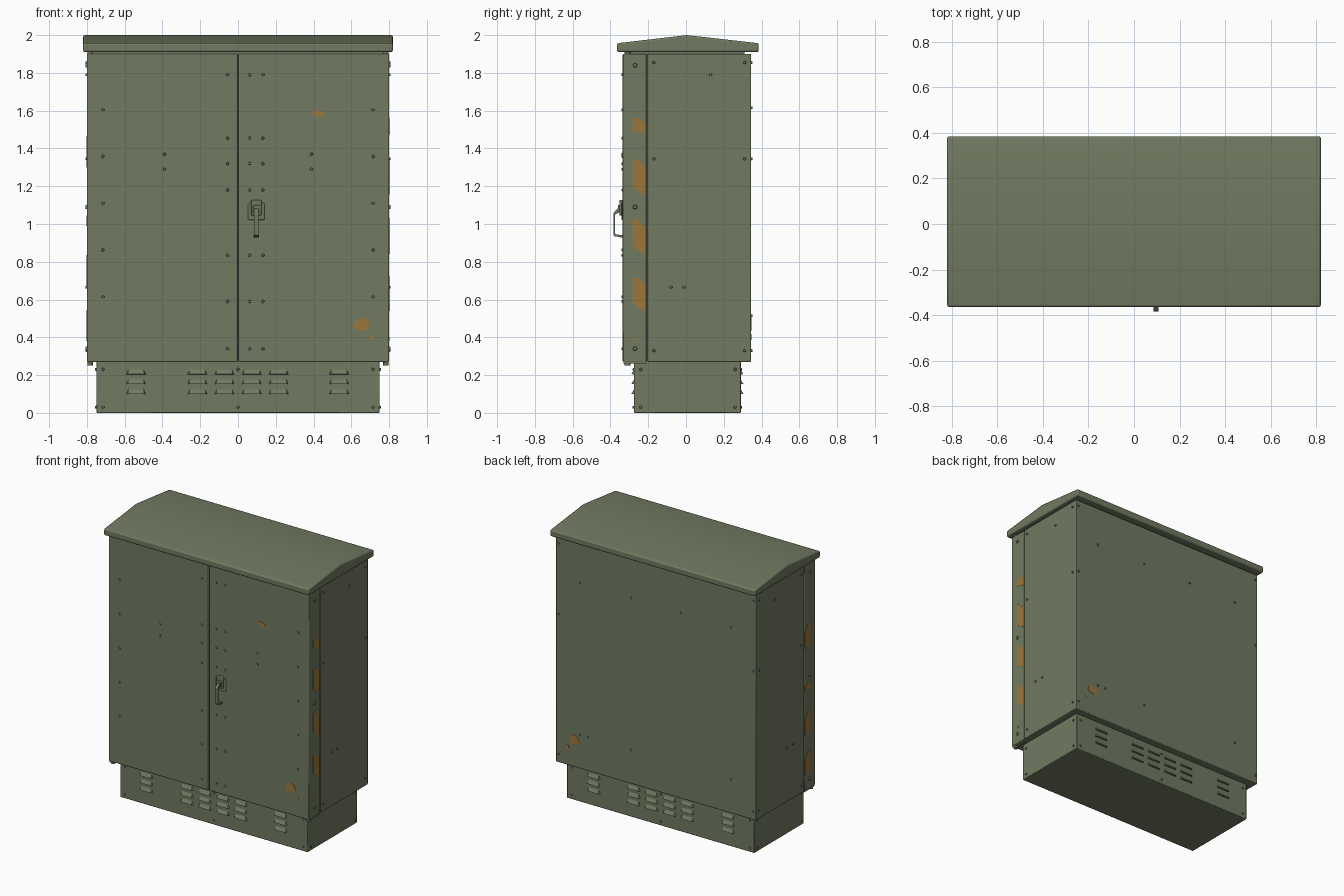
import bpy, bmesh, math
from mathutils import Matrix, Vector

cube = bpy.data.objects.get("Cube")
if cube:
    bpy.data.objects.remove(cube, do_unlink=True)


def material(name, rgb):
    m = bpy.data.materials.new(name)
    m.use_nodes = True
    m.diffuse_color = (*rgb, 1)
    m.node_tree.nodes["Principled BSDF"].inputs["Base Color"].default_value = (*rgb, 1)
    return m


GREEN = material("olive green paint", (0.165, 0.195, 0.118))
RUST = material("orange rust", (0.33, 0.185, 0.045))


def finish(bm, name, mat=GREEN, bevel=0.0, segments=2):
    bmesh.ops.recalc_face_normals(bm, faces=bm.faces)
    me = bpy.data.meshes.new(name)
    bm.to_mesh(me)
    bm.free()
    ob = bpy.data.objects.new(name, me)
    bpy.context.collection.objects.link(ob)
    me.materials.append(mat)
    if bevel:
        mod = ob.modifiers.new("soft edges", 'BEVEL')
        mod.width, mod.segments, mod.limit_method = bevel, segments, 'ANGLE'
        bpy.context.view_layer.objects.active = ob
        ob.select_set(True)
        bpy.ops.object.shade_smooth_by_angle(angle=math.radians(40))
        ob.select_set(False)
    return ob


def box(name, lo, hi, bevel=0.0, mat=GREEN):
    bm = bmesh.new()
    lo, hi = Vector(lo), Vector(hi)
    m = Matrix.Translation((lo + hi) / 2) @ Matrix.Diagonal((*(hi - lo), 1))
    bmesh.ops.create_cube(bm, size=1, matrix=m)
    return finish(bm, name, mat, bevel)


def prism(name, points, vec, mat=GREEN, bevel=0.0):
    """Extrude a closed 3D outline along vec."""
    bm = bmesh.new()
    face = bm.faces.new([bm.verts.new(p) for p in points])
    new = bmesh.ops.extrude_face_region(bm, geom=[face])["geom"]
    bmesh.ops.translate(bm, verts=[v for v in new if isinstance(v, bmesh.types.BMVert)], vec=vec)
    return finish(bm, name, mat, bevel)


def bolts(name, places, normal, radius=0.008, height=0.007):
    """Low domed screw heads standing on a surface."""
    bm = bmesh.new()
    turn = Vector(normal).to_track_quat('Z', 'Y').to_matrix().to_4x4()
    for p in places:
        at = Matrix.Translation(Vector(p) + Vector(normal) * height / 2)
        bmesh.ops.create_cone(bm, cap_ends=True, segments=10, radius1=radius,
                              radius2=radius * 0.75, depth=height, matrix=at @ turn)
    finish(bm, name)


# Main dimensions
FRONT, SEAM, BACK, HALF = -0.335, -0.206, 0.345, 0.80
LOW, HIGH = 0.27, 1.90
P_FRONT, P_BACK, P_HALF = -0.275, 0.29, 0.75

# Plinth, cabinet and filler neck below the roof
box("plinth", (-P_HALF, P_FRONT, 0), (P_HALF, P_BACK, LOW + 0.01), 0.004)
box("cabinet_body", (-HALF, SEAM + 0.003, LOW), (HALF, BACK, HIGH), 0.005)
box("door_recess", (-HALF + 0.01, FRONT + 0.02, LOW + 0.005), (HALF - 0.01, SEAM + 0.02, HIGH - 0.005))
box("roof_neck", (-0.77, -0.32, HIGH - 0.01), (0.77, 0.31, 1.92))

# Pitched roof with thick rounded eaves
eave = [(-0.365, 1.91), (0.385, 1.91), (0.385, 1.957), (0.005, 2.0), (-0.365, 1.957)]
prism("roof", [(-0.82, y, z) for y, z in eave], (1.64, 0, 0), bevel=0.009)

# Doors with their corner hinge pins
for s, side in ((1, "left"), (-1, "right")):
    xs = sorted((s * 0.0025, s * HALF))
    box(side + "_door", (xs[0], FRONT, LOW), (xs[1], SEAM - 0.002, HIGH), 0.005)
    box(side + "_door_sill", (min(s * 0.77, s * 0.798), -0.33, 0.262),
        (max(s * 0.77, s * 0.798), SEAM - 0.004, LOW + 0.002))
    for z0, z1, tag in ((0.25, LOW, "lower"), (HIGH, 1.912, "upper")):
        bm = bmesh.new()
        bmesh.ops.create_cone(bm, cap_ends=True, segments=12, radius1=0.015, radius2=0.015,
                              depth=z1 - z0, matrix=Matrix.Translation((s * 0.783, -0.31, (z0 + z1) / 2)))
        finish(bm, f"{side}_{tag}_hinge_pin")

# Door screws
rows = (1.79, 1.455, 1.32, 1.18, 0.835, 0.59, 0.34)
front = [(x, FRONT, z) for x in (-0.055, 0.062, 0.132) for z in rows]
front += [(s * 0.715, FRONT, 0.615 + 0.2475 * i) for s in (-1, 1) for i in range(5)]
front += [(s * 0.39, FRONT, z) for s in (-1, 1) for z in (1.37, 1.29)]
bolts("door_screws", front, (0, -1, 0))

# Rear screws
rear = [(s * 0.78, BACK, z) for s in (-1, 1) for z in (1.855, 1.345, 0.33)]
rear += [(x, BACK, z) for x in (-0.6, -0.2, 0.2, 0.61) for z in (1.615, 0.515) if (x, z) != (-0.2, 0.515)]
rear.append((0.545, BACK, 0.515))
bolts("rear_screws", rear, (0, 1, 0))

# Side screws on cabinet, door edges
for s, side in ((1, "left"), (-1, "right")):
    spots = [(y, z) for y in (-0.17, 0.31) for z in (1.855, 1.345, 0.33)]
    spots += [(0.13, 1.79), (-0.08, 0.665), (-0.01, 0.665)]
    bolts(side + "_side_screws", [(s * HALF, y, z) for y, z in spots], (s, 0, 0))
    bolts(side + "_hinge_bolts", [(s * HALF, -0.27, z) for z in (1.84, 1.09, 0.34)],
          (s, 0, 0), 0.012, 0.008)
    bolts(side + "_plinth_screws", [(s * P_HALF, y, z) for y in (-0.24, 0.26) for z in (0.03, 0.23)],
          (s, 0, 0))

# Plinth louvres and screws, front and rear
for y, d, end in ((P_FRONT, -1, "front"), (P_BACK, 1, "rear")):
    bolts(end + "_plinth_screws", [(x, y, z) for x in (-0.715, 0, 0.715) for z in (0.03, 0.23)], (0, d, 0))
    bm = bmesh.new()
    for x in (-0.54, -0.215, -0.072, 0.072, 0.215, 0.535):
        for z in (0.1, 0.152, 0.204):
            ring = [(-0.052, 0, 0), (0.052, 0, 0), (0.04, 0, 0.025), (-0.04, 0, 0.025),
                    (-0.044, 0.014, 0.001), (0.044, 0.014, 0.001)]
            v = [bm.verts.new((x + a, y + d * b, z + c)) for a, b, c in ring]
            for f in ((0, 1, 5, 4), (4, 5, 2, 3), (0, 4, 3), (1, 2, 5), (0, 3, 2, 1)):
                bm.faces.new([v[i] for i in f])
    finish(bm, end + "_louvres")

# Door handle: backing plate, lock housing, pivot and swept lever
HX = 0.097
box("handle_plate", (HX - 0.043, FRONT - 0.007, 1.022), (HX + 0.043, FRONT + 0.002, 1.11), 0.006)
box("lock_housing", (HX - 0.027, FRONT - 0.018, 1.045), (HX + 0.027, FRONT, 1.128), 0.005)
box("lever_pivot", (HX - 0.018, FRONT - 0.026, 1.06), (HX + 0.018, FRONT, 1.1), 0.004)
outer = [(-0.345, 1.1), (-0.36, 1.082), (-0.378, 1.066), (-0.385, 1.055), (-0.385, 0.943), (-0.378, 0.935), (-0.342, 0.93)]
inner = [(-0.342, 0.94), (-0.373, 0.946), (-0.376, 0.952), (-0.376, 1.048), (-0.368, 1.055), (-0.345, 1.065)]
prism("handle_lever", [(HX - 0.011, y, z) for y, z in outer + inner], (0.022, 0, 0))
box("lever_foot", (HX - 0.014, -0.35, 0.928), (HX + 0.014, FRONT, 0.942))

# Rust patches: thin plates on the door, rear panel and door edges
spot = [(0.61, 0.45), (0.62, 0.48), (0.65, 0.508), (0.68, 0.495), (0.695, 0.465), (0.69, 0.445), (0.65, 0.435)]
drip = [(0.695, 0.395), (0.697, 0.412), (0.71, 0.417), (0.72, 0.4), (0.71, 0.385)]
smear = [(0.39, 1.59), (0.405, 1.602), (0.44, 1.6), (0.458, 1.583), (0.44, 1.566), (0.4, 1.57)]
for name, pts in (("large_rust", spot), ("drip_rust", drip), ("upper_rust", smear)):
    prism("door_" + name, [(x, FRONT + 0.001, z) for x, z in pts], (0, -0.003, 0), RUST)
    if pts is not smear:
        prism("rear_" + name, [(x, BACK - 0.001, z) for x, z in pts], (0, 0.003, 0), RUST)


def edge_rust(s, tag, top, drop, slant):
    a, b = -0.283, SEAM - 0.008
    pts = [(a, top), (a + 0.025, top + 0.006), (b, top - slant), (b, top - slant - drop),
           (b - 0.022, top - slant - drop + 0.008), (a, top - drop)]
    prism(f"edge_rust_{tag}", [(s * (HALF - 0.001), y, z) for y, z in pts], (s * 0.003, 0, 0), RUST)


for i, (top, drop, slant) in enumerate(((1.555, 0.06, 0.02), (1.34, 0.145, 0.04), (1.025, 0.14, 0.045),
                                        (0.715, 0.135, 0.04))):
    edge_rust(1, f"left_{i}", top, drop, slant)
for i, (top, drop, slant) in enumerate(((1.46, 0.13, 0.03), (1.04, 0.04, 0.01), (0.83, 0.13, 0.03),
                                        (0.54, 0.13, 0.03))):
    edge_rust(-1, f"right_{i}", top, drop, slant)
prism("edge_rust_speck", [(HALF - 0.001, y, z) for y, z in ((-0.28, 0.395), (-0.27, 0.403), (-0.258, 0.395), (-0.27, 0.383))],
      (0.003, 0, 0), RUST)
